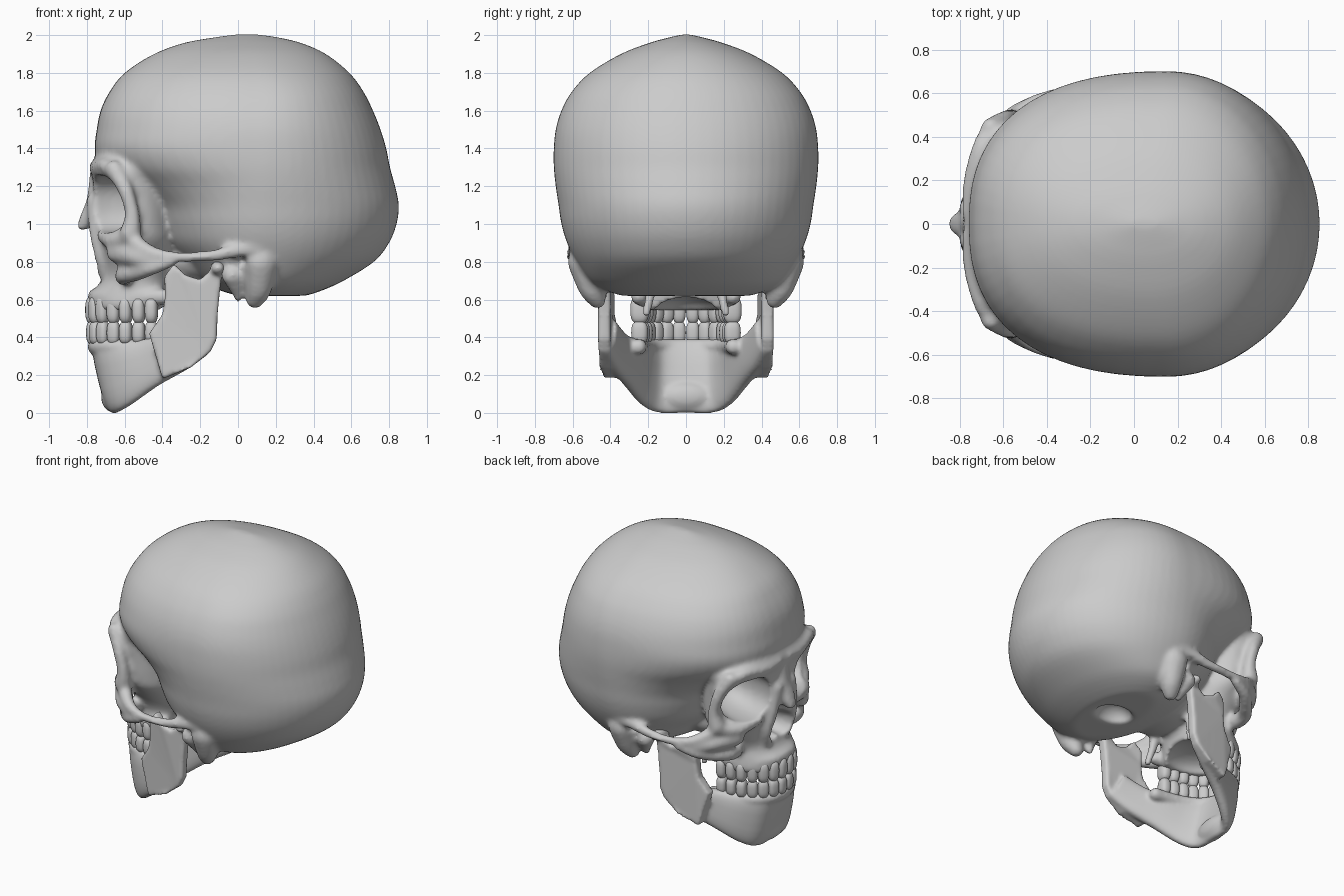
import bpy, bmesh
from math import cos, sin, pi, atan2, copysign
from mathutils import Vector, Matrix

if "Cube" in bpy.data.objects:
    bpy.data.objects.remove(bpy.data.objects["Cube"])


def spline(pts, k=6):
    """Catmull-Rom through tuples of any length."""
    out, n = [], len(pts)
    for i in range(n - 1):
        a, b, c, d = pts[max(i - 1, 0)], pts[i], pts[i + 1], pts[min(i + 2, n - 1)]
        for j in range(k):
            t = j / k
            out.append([q + 0.5 * t * (r - p + t * (2 * p - 5 * q + 4 * r - s + t * (3 * (q - r) + s - p)))
                        for p, q, r, s in zip(a, b, c, d)])
    return out + [list(pts[-1])]


def spow(v, n):
    return copysign(abs(v) ** (2 / n), v)


def skin(bm, rings):
    """Closed loft through rings of points."""
    vs = [[bm.verts.new(p) for p in r] for r in rings]
    n = len(vs[0])
    for a, b in zip(vs, vs[1:]):
        for i in range(n):
            bm.faces.new((a[i], a[(i + 1) % n], b[(i + 1) % n], b[i]))
    bm.faces.new(vs[0][::-1])
    bm.faces.new(vs[-1])


def plan_loft(bm, rows):
    """Stack of egg-shaped plans: z, front x, widest x, back x, half width, front squareness."""
    rings = []
    for z, xf, cx, xb, w, n in spline(rows, 4):
        ring = []
        for i in range(64):
            c, s = cos(2 * pi * i / 64), sin(2 * pi * i / 64)
            a, e = (cx - xf, n) if c < 0 else (xb - cx, 2)
            ring.append((cx + a * spow(c, e), w * spow(s, e), z))
        rings.append(ring)
    skin(bm, rings)


def blob(bm, c, r, p=2, rz=0.0, seg=24):
    """Superellipsoid."""
    rot = Matrix.Rotation(rz, 3, 'Z')
    for v in bmesh.ops.create_uvsphere(bm, u_segments=seg, v_segments=seg * 2 // 3, radius=1)['verts']:
        k = sum(abs(t) ** p for t in v.co) ** (-1 / p)
        v.co = rot @ Vector([t * k * q for t, q in zip(v.co, r)]) + Vector(c)


def pair_blob(bm, c, r, p=2, rz=0.0):
    for s in (1, -1):
        blob(bm, (c[0], s * c[1], c[2]), r, p, s * rz)


def chain(bm, *pts):
    """Bony strut of varying radius (x, y, z, r), on both sides."""
    for x, y, z, r in spline(pts):
        for s in (1, -1):
            bmesh.ops.create_icosphere(bm, subdivisions=2, radius=r,
                                       matrix=Matrix.Translation((x, s * y, z)))


def finish(bm, name):
    bmesh.ops.recalc_face_normals(bm, faces=bm.faces[:])
    for f in bm.faces:
        f.smooth = True
    me = bpy.data.meshes.new(name)
    bm.to_mesh(me)
    bm.free()
    ob = bpy.data.objects.new(name, me)
    bpy.context.collection.objects.link(ob)
    return ob


def remesh(ob, size):
    m = ob.modifiers.new("fuse", 'REMESH')
    m.mode, m.voxel_size, m.use_smooth_shade = 'VOXEL', size, True


def soften(ob, n):
    m = ob.modifiers.new("soften", 'SMOOTH')
    m.factor, m.iterations = 0.5, n


ARCH = [(-.775, 0), (-.76, .09), (-.70, .17), (-.61, .215), (-.50, .24), (-.41, .25)]

# Braincase
bm = bmesh.new()
plan_loft(bm, [
    (.62, .0, .15, .36, .34, 2), (.65, -.1, .15, .45, .43, 2), (.70, -.2, .15, .56, .51, 2),
    (.80, -.3, .15, .72, .58, 2), (.90, -.4, .15, .80, .63, 2), (1.0, -.45, .15, .84, .66, 2),
    (1.1, -.5, .15, .852, .675, 2), (1.2, -.62, .15, .832, .69, 2), (1.3, -.73, .15, .805, .70, 2.2),
    (1.4, -.758, .15, .785, .70, 2.4), (1.5, -.748, .15, .755, .69, 2.4), (1.6, -.728, .15, .715, .66, 2.4),
    (1.7, -.68, .15, .665, .605, 2.4), (1.8, -.60, .12, .59, .51, 2.3), (1.9, -.445, .09, .465, .345, 2.2),
    (1.96, -.28, .07, .33, .19, 2.1), (1.99, -.11, .06, .2, .08, 2), (2.003, -.02, .05, .11, .02, 2)])
# Face and upper jaw mass
plan_loft(bm, [
    (1.37, -.75, -.55, -.3, .40, 2.5), (1.30, -.78, -.56, -.3, .465, 2.5), (1.22, -.77, -.55, -.3, .46, 2.5),
    (1.10, -.76, -.53, -.3, .445, 2.5), (1.0, -.75, -.52, -.3, .435, 2.5), (.92, -.74, -.5, -.3, .41, 2.4),
    (.84, -.725, -.5, -.3, .345, 2.4), (.76, -.715, -.5, -.31, .29, 2.4), (.70, -.725, -.5, -.33, .265, 2.4),
    (.64, -.765, -.5, -.35, .265, 2.4), (.58, -.785, -.5, -.36, .27, 2.4), (.545, -.78, -.5, -.37, .26, 2.4)])
# Skull base
blob(bm, (-.22, 0, .82), (.27, .27, .15))
# Brow ridge, outer eye rim, lower eye rim
chain(bm, (-.755, .05, 1.30, .035), (-.745, .2, 1.295, .04), (-.705, .35, 1.31, .04), (-.65, .445, 1.27, .045))
chain(bm, (-.655, .44, 1.29, .05), (-.595, .48, 1.18, .042), (-.56, .485, 1.05, .042), (-.57, .47, .95, .06))
chain(bm, (-.58, .46, .93, .05), (-.655, .36, .91, .05), (-.705, .22, .94, .045))
# Nose bones and rim of the nose opening
chain(bm, (-.74, 0, 1.25, .05), (-.755, .01, 1.12, .05), (-.79, .015, 1.04, .045), (-.822, .005, .985, .033))
chain(bm, (-.75, .07, 1.12, .055), (-.745, .11, .96, .045), (-.725, .13, .84, .04), (-.705, .1, .74, .04))
# Cheekbone and arch
chain(bm, (-.57, .46, .92, .05), (-.48, .54, .86, .04), (-.38, .585, .83, .033), (-.25, .602, .825, .03),
      (-.12, .60, .835, .033), (0, .59, .86, .04), (.12, .58, .87, .04))
chain(bm, (-.60, .30, .72, .05), (-.60, .38, .73, .05), (-.54, .47, .74, .045), (-.46, .55, .765, .04), (-.36, .59, .80, .033))
chain(bm, (-.64, .36, .85, .06), (-.55, .48, .83, .06), (-.46, .55, .81, .04))
# Bone behind the ear, ear canal bone, wing plates behind the palate
chain(bm, (.12, .53, .80, .1), (.11, .50, .67, .075), (.09, .47, .60, .05))
chain(bm, (-.03, .49, .73, .06), (0, .45, .64, .035), (0, .44, .61, .025))
chain(bm, (-.33, .16, .85, .05), (-.32, .18, .68, .035), (-.29, .21, .53, .025))
# Upper tooth ridge
chain(bm, *[(x + .02, y, .615, .045) for x, y in ARCH])
skull = finish(bm, "cranium")

# Cutters: eye sockets, nose opening, palate, ear holes, spine opening
bm = bmesh.new()
pair_blob(bm, (-.72, .305, 1.105), (.37, .172, .152), 2.5, -.33)
pair_blob(bm, (-.76, .045, .815), (.22, .075, .085))
blob(bm, (-.77, 0, .89), (.22, .075, .085))
blob(bm, (-.50, 0, .53), (.23, .18, .10))
pair_blob(bm, (.02, .62, .80), (.03, .12, .035))
blob(bm, (.17, 0, .61), (.13, .10, .10))
cutter = finish(bm, "hollow_cutter")
remesh(cutter, .014)
cutter.hide_render = True
cutter.display_type = 'WIRE'

remesh(skull, .014)
cut = skull.modifiers.new("hollows", 'BOOLEAN')
cut.operation, cut.solver, cut.object = 'DIFFERENCE', 'EXACT', cutter
remesh(skull, .014)
soften(skull, 6)

# Lower jaw body: bottom point, top point per station
half = [(-.655, 0, .0, -.745, 0, .38), (-.645, .14, .0, -.72, .13, .38), (-.57, .225, .04, -.64, .20, .38),
        (-.42, .315, .145, -.50, .26, .39), (-.27, .385, .23, -.38, .33, .42), (-.16, .43, .31, -.25, .40, .5)]
full = spline([(a, -b, c, d, -e, f) for a, b, c, d, e, f in half[:0:-1]] + half)
mids = [(Vector(r[:3]) + Vector(r[3:])) / 2 for r in full]
rings = []
for i, r in enumerate(full):
    t = mids[min(i + 1, len(full) - 1)] - mids[max(i - 1, 0)]
    side = Vector((-t.y, t.x, 0)).normalized() * .045
    up = (Vector(r[3:]) - Vector(r[:3])) / 2
    rings.append([mids[i] + up * spow(cos(a), 2.8) + side * spow(sin(a), 2.8)
                  for a in (2 * pi * j / 24 for j in range(24))])
bm = bmesh.new()
skin(bm, rings)
# Rising branch of the jaw
branch = [(-.47, .42), (-.40, .52), (-.385, .62), (-.39, .72), (-.34, .79), (-.28, .73), (-.20, .705), (-.14, .76),
          (-.075, .77), (-.09, .70), (-.107, .54), (-.113, .39), (-.145, .325), (-.25, .24), (-.40, .18)]
for s in (1, -1):
    skin(bm, [[(x, s * (y + .09 * min(0, x + .3) * 3), z) for x, z in branch] for y in (.40, .465)])
pair_blob(bm, (-.105, .44, .765), (.042, .09, .04))
# Chin and lower tooth ridge
blob(bm, (-.665, 0, .085), (.06, .15, .08))
chain(bm, *[(x + .02, y, .35, .043) for x, y in ARCH])
jaw = finish(bm, "lower_jaw")
remesh(jaw, .012)
soften(jaw, 5)

# Teeth, evenly spaced along the arch
fine = [Vector(p) for p in spline(ARCH, 30)]
for name, z, h, dep in (("upper_teeth", .545, .072, .037), ("lower_teeth", .425, .062, .032)):
    bm = bmesh.new()
    run, goal = 0.0, .034
    for a, b in zip(fine, fine[1:]):
        run += (b - a).length
        if run >= goal:
            goal += .069
            d = b - a
            pair_blob(bm, (b.x, b.y, z), (.035, dep + .012 * (b.x > -.62), h), 2.8, atan2(d.y, d.x))
    finish(bm, name)
